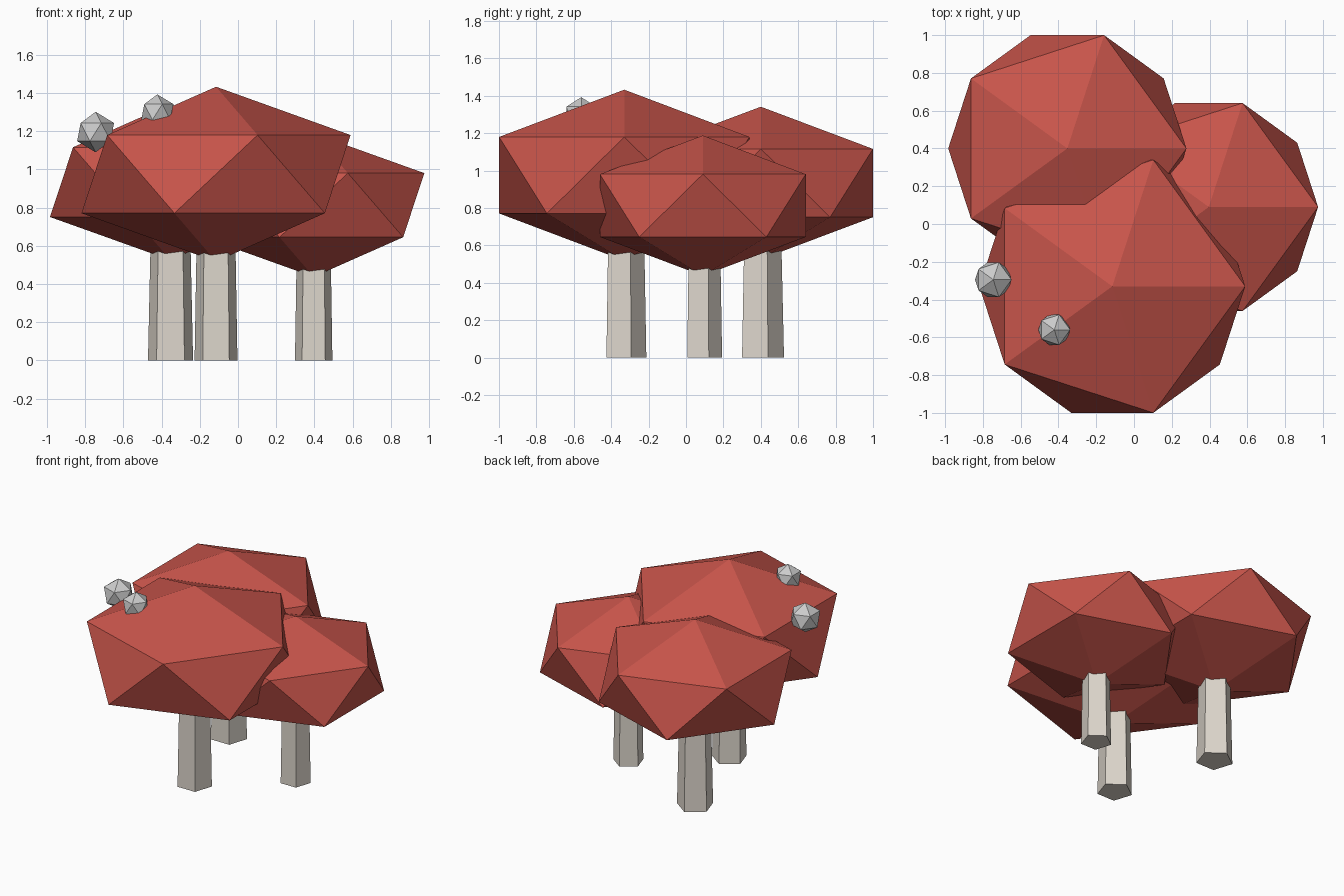
import bpy

if "Cube" in bpy.data.objects:
    bpy.data.objects.remove(bpy.data.objects["Cube"])


def material(name, rgb):
    m = bpy.data.materials.new(name)
    m.diffuse_color = (*rgb, 1)
    m.use_nodes = True
    m.node_tree.nodes["Principled BSDF"].inputs["Base Color"].default_value = m.diffuse_color
    return m


red = material("cap_red", (0.58, 0.09, 0.07))
cream = material("stem_cream", (0.72, 0.67, 0.60))
white = material("spot_white", (0.80, 0.80, 0.78))


def ico(name, center, radius, height, mat):
    # Low-poly icosahedron, optionally flattened
    bpy.ops.mesh.primitive_ico_sphere_add(subdivisions=1, radius=1, location=center)
    ob = bpy.context.object
    ob.name = name
    ob.scale = (radius, radius, height)
    ob.data.materials.append(mat)
    return ob


def mushroom(name, x, y, cap_z, cap_r, cap_h, base_r, top_r):
    # Five-sided tapered stem reaching into the cap
    bpy.ops.mesh.primitive_cone_add(vertices=5, radius1=base_r, radius2=top_r,
                                    depth=cap_z - 0.15, location=(x, y, (cap_z - 0.15) / 2))
    stem = bpy.context.object
    stem.name = name + "_stem"
    stem.data.materials.append(cream)
    # Flattened faceted cap
    ico(name + "_cap", (x, y, cap_z), cap_r, cap_h, red)


mushroom("large_mushroom", -0.115, -0.33, 0.975, 0.787, 0.457, 0.118, 0.103)
mushroom("middle_mushroom", -0.353, 0.40, 0.933, 0.705, 0.408, 0.124, 0.106)
mushroom("small_mushroom", 0.396, 0.09, 0.8125, 0.647, 0.375, 0.103, 0.092)

# Pale spots on the large cap
ico("side_spot", (-0.745, -0.295, 1.195), 0.108, 0.106, white)
ico("upper_spot", (-0.422, -0.56, 1.30), 0.094, 0.092, white)
